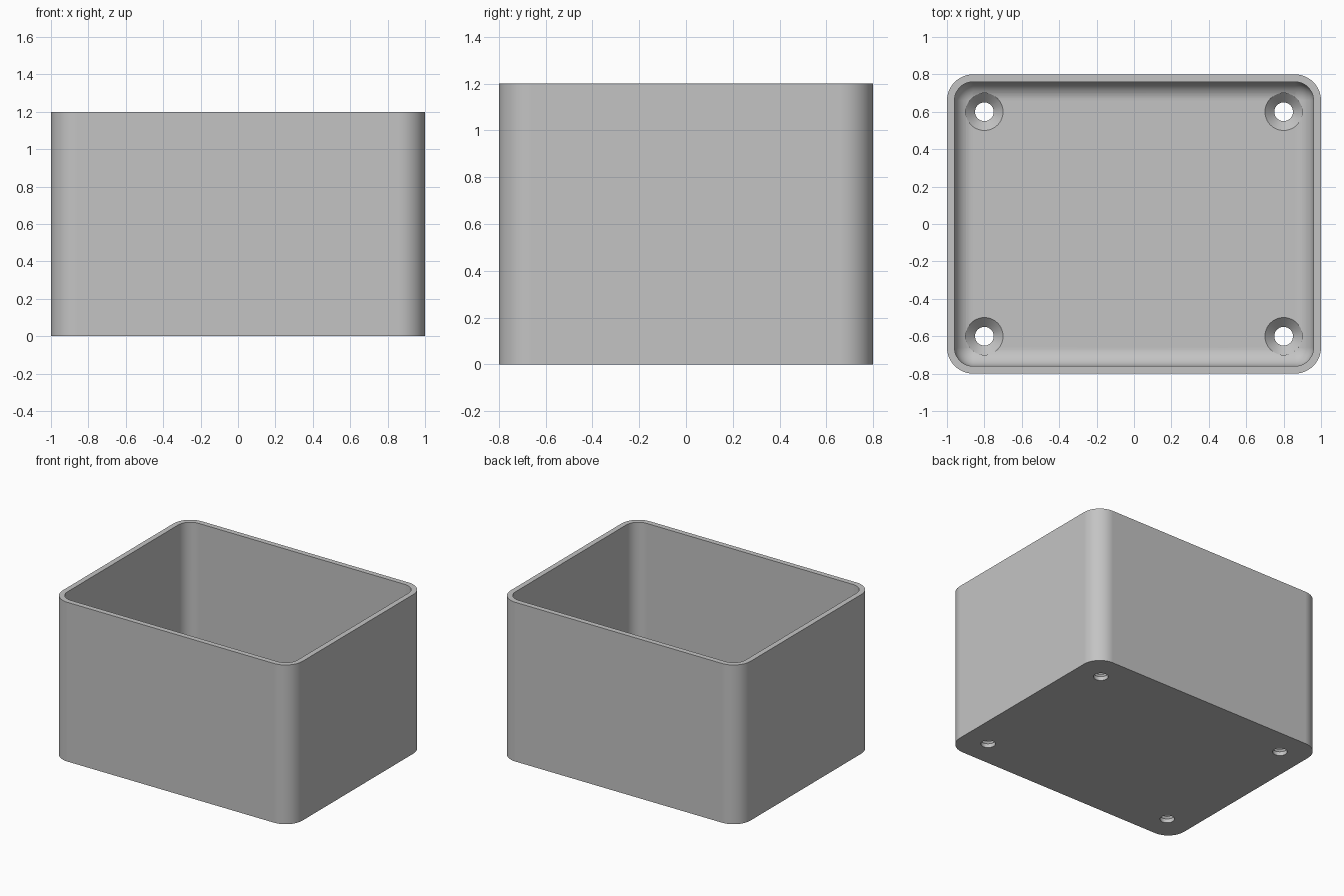
import bpy
import bmesh
from math import sin, cos, pi, radians

HALF_X, HALF_Y, HEIGHT = 1.0, 0.8, 1.2
WALL, FLOOR, CORNER = 0.04, 0.08, 0.14
SEGMENTS = 12

cube = bpy.data.objects.get("Cube")
if cube:
    bpy.data.objects.remove(cube, do_unlink=True)


def ring(bm, hx, hy, r, z, cx=0, cy=0):
    """Rounded rectangle of vertices; a circle when hx = hy = r."""
    verts = []
    for q, (sx, sy) in enumerate([(1, 1), (-1, 1), (-1, -1), (1, -1)]):
        for i in range(SEGMENTS + 1):
            a = (q + i / SEGMENTS) * pi / 2
            verts.append(bm.verts.new((cx + sx * (hx - r) + r * cos(a),
                                       cy + sy * (hy - r) + r * sin(a), z)))
    return verts


def loft(bm, rings):
    """Closed skin through the rings, capped at both ends."""
    n = len(rings[0])
    for low, high in zip(rings, rings[1:]):
        for i in range(n):
            j = (i + 1) % n
            bm.faces.new((low[i], low[j], high[j], high[i]))
    bm.faces.new(rings[0][::-1])
    bm.faces.new(rings[-1])


def finish(bm, name):
    bmesh.ops.remove_doubles(bm, verts=bm.verts, dist=1e-5)
    bmesh.ops.recalc_face_normals(bm, faces=bm.faces)
    mesh = bpy.data.meshes.new(name)
    bm.to_mesh(mesh)
    bm.free()
    obj = bpy.data.objects.new(name, mesh)
    bpy.context.collection.objects.link(obj)
    return obj


# Open box: outer wall, rim, inner wall, then a rounded fillet down to the floor
fillet = CORNER - WALL
profile = [(0, 0), (0, HEIGHT), (WALL, HEIGHT)]
for i in range(SEGMENTS + 1):
    a = i / SEGMENTS * pi / 2
    profile.append((CORNER - fillet * cos(a), FLOOR + fillet * (1 - sin(a))))
bm = bmesh.new()
loft(bm, [ring(bm, HALF_X - d, HALF_Y - d, CORNER - d, z) for d, z in profile])
box = finish(bm, "open_box")

# Countersunk screw holes in the four floor corners
bm = bmesh.new()
for cx in (-0.8, 0.8):
    for cy in (-0.6, 0.6):
        loft(bm, [ring(bm, r, r, r, z, cx, cy) for r, z in
                  [(0.05, -0.05), (0.05, 0.03), (0.1, FLOOR), (0.1, 0.2)]])
cutter = finish(bm, "screw_hole_cutter")
cutter.hide_render = True

grey = bpy.data.materials.new("plain grey")
grey.use_nodes = True
colour = (0.55, 0.55, 0.55, 1)
grey.diffuse_color = colour
grey.node_tree.nodes["Principled BSDF"].inputs["Base Color"].default_value = colour
box.data.materials.append(grey)

cut = box.modifiers.new("screw_holes", "BOOLEAN")
cut.operation = "DIFFERENCE"
cut.solver = "EXACT"
cut.object = cutter
bpy.ops.object.select_all(action="DESELECT")
box.select_set(True)
bpy.context.view_layer.objects.active = box
bpy.ops.object.modifier_apply(modifier=cut.name)
bpy.data.objects.remove(cutter, do_unlink=True)

# Smooth corners and fillets, crisp rims
bpy.ops.object.shade_smooth_by_angle(angle=radians(30))
weighted = box.modifiers.new("flat_faces", "WEIGHTED_NORMAL")
weighted.keep_sharp = True
